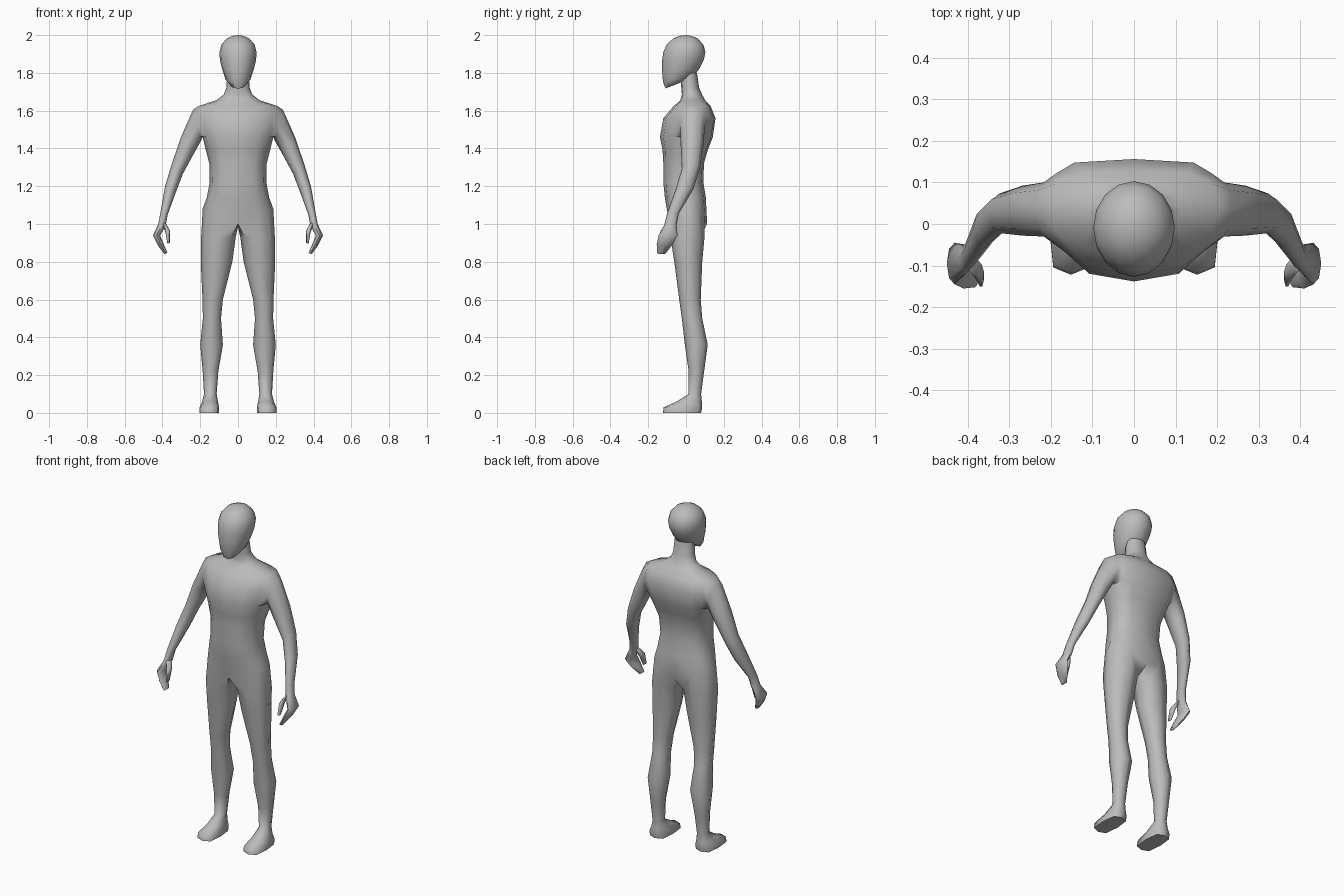
import bpy, bmesh, math
from mathutils import Vector

if "Cube" in bpy.data.objects:
    bpy.data.objects.remove(bpy.data.objects["Cube"])

grey = bpy.data.materials.new("matte grey")
grey.diffuse_color = (0.5, 0.5, 0.5, 1)
grey.use_nodes = True
grey.node_tree.nodes["Principled BSDF"].inputs["Base Color"].default_value = grey.diffuse_color


def power(v, e):
    return math.copysign(abs(v) ** (2 / e), v)


def bridge(bm, a, b, closed=True):
    n = len(a)
    for i in range(n if closed else n - 1):
        k = (i + 1) % n
        bm.faces.new((a[i], a[k], b[k], b[i]))


def finish(bm, name, mirror=True):
    bmesh.ops.recalc_face_normals(bm, faces=bm.faces)
    mesh = bpy.data.meshes.new(name)
    bm.to_mesh(mesh)
    bm.free()
    ob = bpy.data.objects.new(name, mesh)
    bpy.context.collection.objects.link(ob)
    mesh.materials.append(grey)
    if mirror:
        mod = ob.modifiers.new("mirror", 'MIRROR')
        mod.use_clip = True
        mod.merge_threshold = 0.0005
    bpy.ops.object.select_all(action='DESELECT')
    ob.select_set(True)
    bpy.context.view_layer.objects.active = ob
    bpy.ops.object.shade_smooth_by_angle(angle=math.radians(75))
    return ob


def limb_ring(bm, outer, inner, yf, yb, sides=8):
    # Ring across a limb: outer and inner points in the xz plane, depth along y
    o, i = Vector((outer[0], 0, outer[1])), Vector((inner[0], 0, inner[1]))
    c, u = (o + i) / 2 + Vector((0, (yf + yb) / 2, 0)), (o - i) / 2
    v = Vector((0, (yb - yf) / 2, 0))
    angles = [2 * math.pi * k / sides for k in range(sides)]
    return [bm.verts.new(c + u * math.cos(a) + v * math.sin(a)) for a in angles]


# Body: half torso, one arm and one leg as a single skin, mirrored
bm = bmesh.new()

# Torso rows: z, half width, front y, widest y, back y, back squareness
torso = [
    (1.00, .187, -.088, .01, .112, 2.2),
    (1.14, .165, -.112, .00, .105, 2.4),
    (1.22, .150, -.120, .00, .092, 2.4),
    (1.32, .152, -.120, .01, .095, 2.6),
    (1.39, .170, -.124, .02, .115, 3.0),
    (1.46, .187, -.138, .03, .142, 3.4),
    (1.56, .203, -.120, .035, .156, 4.0),
    (1.625, .207, -.065, .04, .130, 3.0),
    (1.655, .115, -.030, .035, .102, 2.2),
    (1.685, .076, -.022, .03, .085, 2.0),
    (1.72, .062, -.025, .02, .070, 2.0),
    (1.80, .056, -.030, .015, .058, 2.0),
]
rows = []
for r, (z, hw, yf, ym, yb, eb) in enumerate(torso):
    row = []
    for j in range(7):
        t = math.radians(-90 + 30 * j)
        c, s = max(math.cos(t), 0), math.sin(t)
        e = 2.5 if s < 0 else eb
        c = 0 if j in (0, 6) else c
        y = ym + power(s, e) * ((ym - yf) if s < 0 else (yb - ym))
        lift = 0.08 * c if r == 0 else 0      # hip line rises to the side
        row.append(bm.verts.new((hw * power(c, e), y, z + lift)))
    rows.append(row)
LOW, MID, TOP = 5, 6, 7
for r in range(len(rows) - 1):
    for j in range(6):
        if r in (LOW, MID) and j in (2, 3):
            continue                          # opening for the arm
        a, b = rows[r], rows[r + 1]
        bm.faces.new((a[j], a[j + 1], b[j + 1], b[j]))

# Arm and hand rings: outer point, inner point, front y, back y
arm = [
    ((.238, 1.605), (.196, 1.44), -.030, .100),
    ((.302, 1.46), (.235, 1.37), -.028, .092),
    ((.350, 1.32), (.292, 1.265), -.022, .074),
    ((.386, 1.20), (.330, 1.165), -.055, .038),
    ((.411, 1.06), (.372, 1.05), -.100, -.038),
    ((.422, 1.00), (.383, .99), -.115, -.050),
    ((.450, .94), (.412, .94), -.145, -.045),
    ((.423, .885), (.396, .90), -.155, -.070),
    ((.390, .84), (.374, .848), -.152, -.108),
]
prev = [rows[r][j] for r, j in ((TOP, 3), (TOP, 4), (MID, 4), (LOW, 4),
                                (LOW, 3), (LOW, 2), (MID, 2), (TOP, 2))]
unused = rows[MID][3]
for spec in arm:
    ring = limb_ring(bm, *spec)
    bridge(bm, prev, ring)
    prev = ring
bm.faces.new(prev)
bm.verts.remove(unused)

# Leg and foot rings: z, inner x, outer x, front y, back y, squareness
leg = [
    (.93, .012, .195, -.082, .098, 2.3),
    (.80, .030, .197, -.062, .086, 2.2),
    (.60, .080, .188, -.036, .078, 2.2),
    (.50, .090, .186, -.022, .086, 2.2),
    (.36, .080, .200, -.006, .115, 2.2),
    (.22, .104, .187, .014, .096, 2.2),
    (.10, .113, .180, .014, .080, 2.2),
    (.06, .106, .190, -.050, .084, 2.6),
    (.03, .100, .203, -.118, .086, 3.6),
    (.00, .100, .203, -.122, .080, 3.6),
]
crotch = bm.verts.new((0, .015, .985))
prev = rows[0] + [crotch]
for z, xi, xo, yf, yb, e in leg:
    ring = []
    for j in range(8):
        t = math.radians(45 * (j - 3))
        ring.append(bm.verts.new(((xi + xo) / 2 + power(math.cos(t), e) * (xo - xi) / 2,
                                  (yf + yb) / 2 + power(math.sin(t), e) * (yb - yf) / 2, z)))
    bridge(bm, prev, ring)
    prev = ring
bm.faces.new(prev)
finish(bm, "body")

# Thumbs
bm = bmesh.new()
prev = None
for spec in [((.405, 1.01), (.380, 1.0), -.110, -.070),
             ((.384, .955), (.360, .965), -.138, -.095),
             ((.374, .895), (.361, .90), -.152, -.122)]:
    ring = limb_ring(bm, *spec, sides=6)
    if prev:
        bridge(bm, prev, ring)
    else:
        bm.faces.new(ring)
    prev = ring
bm.faces.new(prev)
finish(bm, "thumbs")

# Head: stacked rings, z, half width, front y, back y
bm = bmesh.new()
prev = None
for z, hw, yf, yb in [(1.73, .036, -.108, -.045), (1.765, .066, -.122, .035),
                      (1.82, .084, -.127, .070), (1.87, .096, -.126, .095),
                      (1.91, .098, -.120, .103), (1.95, .088, -.103, .092),
                      (1.982, .060, -.068, .062), (1.996, .028, -.034, .030)]:
    ring = []
    for k in range(16):
        a = 2 * math.pi * k / 16
        # jaw underside slopes up towards the back
        dz = .012 * math.sin(a) if z < 1.78 else 0
        ring.append(bm.verts.new((hw * math.cos(a),
                                  (yf + yb) / 2 + (yb - yf) / 2 * math.sin(a), z + dz)))
    if prev:
        bridge(bm, prev, ring)
    else:
        bm.faces.new(ring)
    prev = ring
crown = bm.verts.new((0, -.002, 2.0))
for k in range(16):
    bm.faces.new((prev[k], prev[(k + 1) % 16], crown))
finish(bm, "head", mirror=False)
